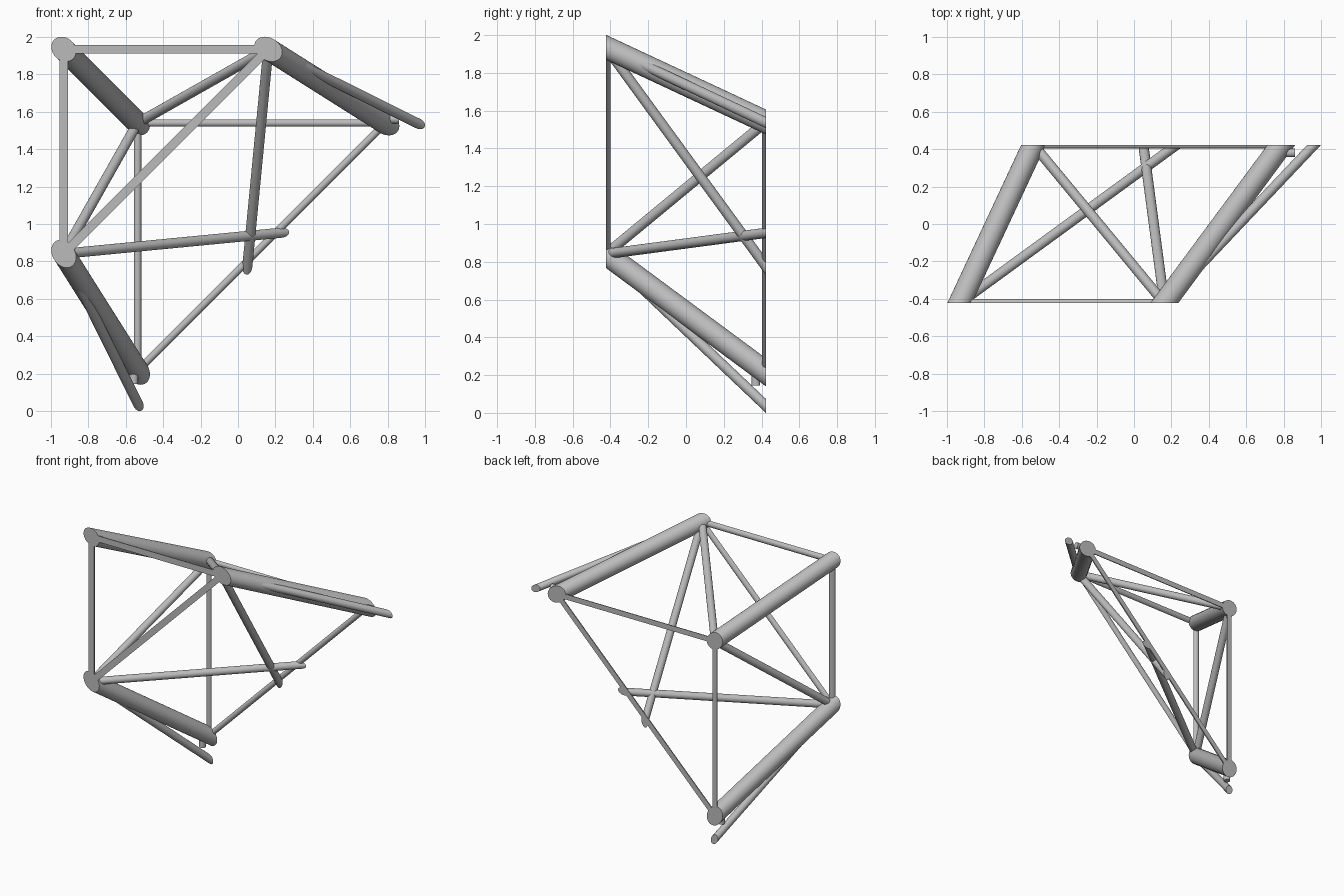
import bpy, bmesh, math
from mathutils import Vector

cube = bpy.data.objects.get("Cube")
if cube:
    bpy.data.objects.remove(cube, do_unlink=True)

steel = bpy.data.materials.new("grey steel")
steel.use_nodes = True
COLOUR = (0.5, 0.5, 0.5, 1)
steel.diffuse_color = COLOUR
steel.node_tree.nodes["Principled BSDF"].inputs["Base Color"].default_value = COLOUR

FRONT, BACK, SIDES = -0.423, 0.423, 32


def loft(name, rings):
    """Skin two matching rings into a capped bar."""
    bm = bmesh.new()
    a, b = ([bm.verts.new(p) for p in ring] for ring in rings)
    n = len(a)
    for i in range(n):
        j = (i + 1) % n
        bm.faces.new((a[i], a[j], b[j], b[i]))
    bm.faces.new(a[::-1])
    bm.faces.new(b)
    bmesh.ops.recalc_face_normals(bm, faces=bm.faces)
    mesh = bpy.data.meshes.new(name)
    bm.to_mesh(mesh)
    bm.free()
    mesh.materials.append(steel)
    obj = bpy.data.objects.new(name, mesh)
    bpy.context.collection.objects.link(obj)
    bpy.context.view_layer.objects.active = obj
    obj.select_set(True)
    bpy.ops.object.shade_smooth_by_angle(angle=math.radians(35))
    obj.select_set(False)


def tube(name, start, end, r, trim=True):
    """Round tube; trim slides its ends onto the end planes in y."""
    start, end = Vector(start), Vector(end)
    d = (end - start).normalized()
    u = d.orthogonal().normalized()
    v = d.cross(u)
    rings = []
    for c in (start, end):
        ring = []
        for i in range(SIDES):
            t = math.tau * i / SIDES
            p = c + r * (u * math.cos(t) + v * math.sin(t))
            if trim:
                p += d * ((c.y - p.y) / d.y)
            ring.append(p)
        rings.append(ring)
    loft(name, rings)


def half_bar(name, start, end, r):
    """Half-round bar whose flat side lies in its end plane."""
    start, end = Vector(start), Vector(end)
    inward = Vector((0, 1 if start.y < 0 else -1, 0))
    side = (end - start).normalized().cross(inward)
    half = SIDES // 2
    arc = [r * (side * math.cos(math.pi * i / half) + inward * math.sin(math.pi * i / half))
           for i in range(half + 1)]
    loft(name, [[c + p for p in arc] for c in (start, end)])


# Corner points of the front and back triangles
front = {"corner": (-0.932, FRONT, 1.935), "top": (0.162, FRONT, 1.935),
         "lower": (-0.932, FRONT, 0.841)}
back = {"corner": (-0.537, BACK, 1.54), "top": (0.788, BACK, 1.54),
        "lower": (-0.537, BACK, 0.215)}

# Main tubes
for key in front:
    tube(key + "_main_tube", front[key], back[key], 0.06)

# Flat-backed bars closing both triangles
for label, pts, r in (("front", front, 0.023), ("back", back, 0.02)):
    for a, b in (("corner", "top"), ("corner", "lower"), ("top", "lower")):
        half_bar(f"{label}_{a}_{b}_bar", pts[a], pts[b], r)

# Bracing, mirrored across the diagonal through the corner tube
extras = {"top": ((0.05, BACK, 0.775), (0.963, BACK, 1.537)),
          "lower": ((0.228, BACK, 0.953), (-0.534, BACK, 0.037))}
for key, (cross_end, outer_end) in extras.items():
    tube(key + "_corner_brace", front[key], back["corner"], 0.027)
    tube(key + "_cross_brace", front[key], cross_end, 0.027)
    tube(key + "_outer_brace", front[key], outer_end, 0.027)

# Short pegs beside the outer braces
tube("top_peg", (0.76, 0.38, 1.56), (0.86, 0.38, 1.56), 0.023, trim=False)
tube("lower_peg", (-0.557, 0.37, 0.25), (-0.557, 0.37, 0.145), 0.023, trim=False)
